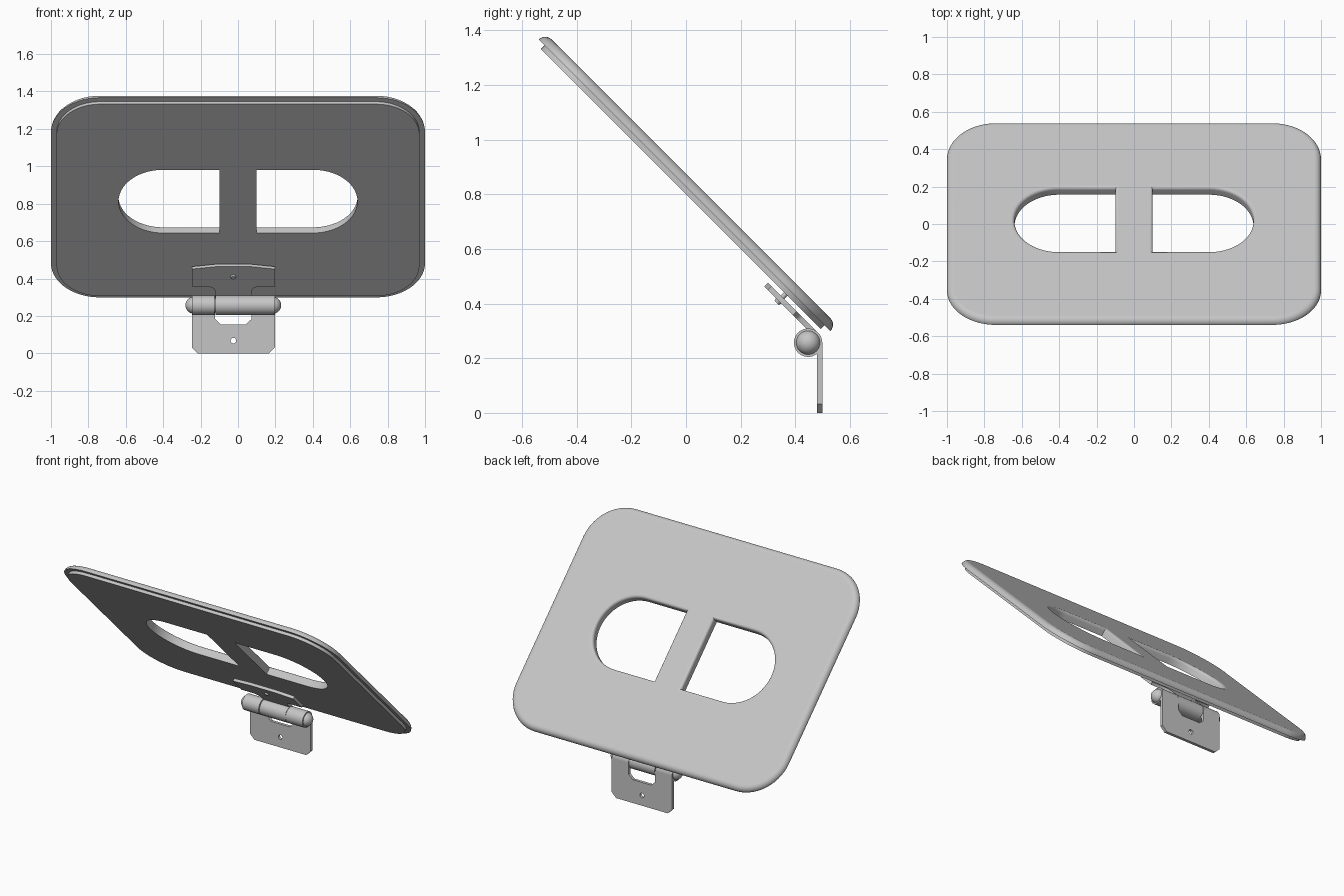
import bpy
import bmesh
import math
from mathutils import Matrix, Vector

cube = bpy.data.objects.get("Cube")
if cube:
    bpy.data.objects.remove(cube, do_unlink=True)

grey = bpy.data.materials.new("light_grey")
grey.use_nodes = True
colour = (0.56, 0.56, 0.56, 1)
grey.diffuse_color = colour
grey.node_tree.nodes["Principled BSDF"].inputs["Base Color"].default_value = colour

TILT = Matrix.Rotation(math.radians(-45), 4, 'X')     # x, down the slope, out of the panel
UPRIGHT = Matrix.Rotation(math.radians(90), 4, 'X')   # x, up, towards the front
HINGE_X = -0.025
AXIS = Vector((0, 0.447, 0.257))


def finish(name, bm, matrix=Matrix()):
    bmesh.ops.transform(bm, matrix=matrix, verts=bm.verts)
    bmesh.ops.recalc_face_normals(bm, faces=bm.faces)
    mesh = bpy.data.meshes.new(name)
    bm.to_mesh(mesh)
    bm.free()
    mesh.materials.append(grey)
    for p in mesh.polygons:
        p.use_smooth = True
    mesh.set_sharp_from_angle(angle=math.radians(35))
    obj = bpy.data.objects.new(name, mesh)
    bpy.context.collection.objects.link(obj)
    return obj


def solid(name, walls, matrix):
    """Each wall is a stack of (outline, height) rings; the ends are capped together."""
    bm = bmesh.new()
    caps = ([], [])
    for wall in walls:
        rings = [[bm.verts.new((x, y, h)) for x, y in pts] for pts, h in wall]
        for a, b in zip(rings, rings[1:]):
            for i in range(len(a)):
                bm.faces.new((a[i - 1], a[i], b[i], b[i - 1]))
        for cap, ring in zip(caps, (rings[0], rings[-1])):
            cap += [bm.edges.get((ring[i - 1], ring[i])) for i in range(len(ring))]
    for cap in caps:
        bmesh.ops.triangle_fill(bm, use_beauty=True, edges=cap, normal=(0, 0, 1))
    return finish(name, bm, matrix)


def arc(cx, cy, r, start, end, steps):
    angles = [math.radians(start + (end - start) * i / steps) for i in range(steps + 1)]
    return [(cx + r * math.cos(a), cy + r * math.sin(a)) for a in angles]


def circle(cx, cy, r, steps=20):
    return arc(cx, cy, r, 0, 360, steps)[:-1]


def mirrored(half):
    """Close a right-hand outline with its reflection about the hinge centre."""
    right = [(HINGE_X + x, y) for x, y in half]
    return right + [(HINGE_X - x, y) for x, y in reversed(half)]


# Panel: rounded slab with a rolled upper rim and a slightly smaller backing
MID, UNDER, LIP, TOP = -0.593, 0.566, 0.585, 0.619


def panel_outline(inset):
    r = 0.26 - inset
    cx, cy = 0.74, 0.495
    return [p for sx, sy, a in ((1, 1, 0), (-1, 1, 90), (-1, -1, 180), (1, -1, 270))
            for p in arc(sx * cx, MID + sy * cy, r, a, a + 90, 14)]


def grip_outline(side, grow):
    r = 0.239 + grow
    pts = [(0.1 - grow, MID + 0.01 - r)] + arc(0.4, MID + 0.01, r, -90, 90, 28)
    pts.append((0.1 - grow, MID + 0.01 + r))
    return [(side * x, y) for x, y in pts]


def quarter(r):
    return [(r * (1 - math.cos(a)), r * math.sin(a))
            for a in (math.radians(15 * i) for i in range(7))]


rim = TOP - LIP
outer = [(panel_outline(0.03), UNDER), (panel_outline(0.03), LIP)]
outer += [(panel_outline(i), LIP + h) for i, h in quarter(rim)]
outer.append((panel_outline(rim + 0.005), TOP))
walls = [outer]
fillet = 0.018
for side in (1, -1):
    grip = [(grip_outline(side, 0), UNDER)]
    grip += [(grip_outline(side, i), TOP - fillet + h) for i, h in quarter(fillet)]
    grip.append((grip_outline(side, fillet + 0.004), TOP))
    walls.append(grip)
solid("panel", walls, TILT)


# Hinge leaves: plates with chamfered corners, cut around the knuckles
def leaf(name, outline, hole, low, high, matrix):
    solid(name, [[(loop, low), (loop, high)] for loop in (outline, hole)], matrix)


W, N = 0.222, 0.097
base = mirrored([(W - 0.032, 0), (W, 0.032), (W, 0.257), (N, 0.257),
                 (N, 0.183), (N - 0.03, 0.155)])
leaf("base_leaf", base, circle(HINGE_X, 0.068, 0.015), -0.499, -0.48, UPRIGHT)

upper = mirrored([(N, 0.134), (N, 0.055), (N + 0.008, 0.04), (N + 0.035, 0.024),
                  (W, 0.024), (W, -0.107), (N, -0.125)])
leaf("panel_leaf", upper, circle(HINGE_X, -0.05, 0.009), 0.53, 0.549, TILT)


# Turned parts along a direction
def cylinder(name, radius, length, matrix, bevel=0.0):
    bm = bmesh.new()
    bmesh.ops.create_cone(bm, cap_ends=True, segments=40, radius1=radius,
                          radius2=radius - bevel, depth=length)
    return finish(name, bm, matrix)


ALONG_X = Matrix.Rotation(math.radians(90), 4, 'Y')
for name, x0, x1 in (("right_knuckle", -W, -N - 0.003), ("middle_knuckle", -N + 0.003, N - 0.001),
                     ("left_knuckle", N + 0.001, W)):
    place = Matrix.Translation(AXIS + Vector((HINGE_X + (x0 + x1) / 2, 0, 0)))
    cylinder(name, 0.052, x1 - x0, place @ ALONG_X)

# Hinge pin with ball ends
cylinder("hinge_pin", 0.04, 2 * W - 0.02, Matrix.Translation(AXIS + Vector((HINGE_X, 0, 0))) @ ALONG_X)
for name, side in (("left_pin_end", 1), ("right_pin_end", -1)):
    bm = bmesh.new()
    bmesh.ops.create_uvsphere(bm, u_segments=32, v_segments=16, radius=0.045)
    place = Matrix.Translation(AXIS + Vector((HINGE_X + side * (W - 0.011), 0, 0)))
    finish(name, bm, place @ ALONG_X)

# Screw holding the upper leaf to the panel
cylinder("screw_shank", 0.009, 0.05, TILT @ Matrix.Translation((HINGE_X, -0.05, 0.55)))
cylinder("screw_head", 0.015, 0.012,
         TILT @ Matrix.Translation((HINGE_X, -0.05, 0.526)) @ Matrix.Rotation(math.pi, 4, 'X'), 0.004)
